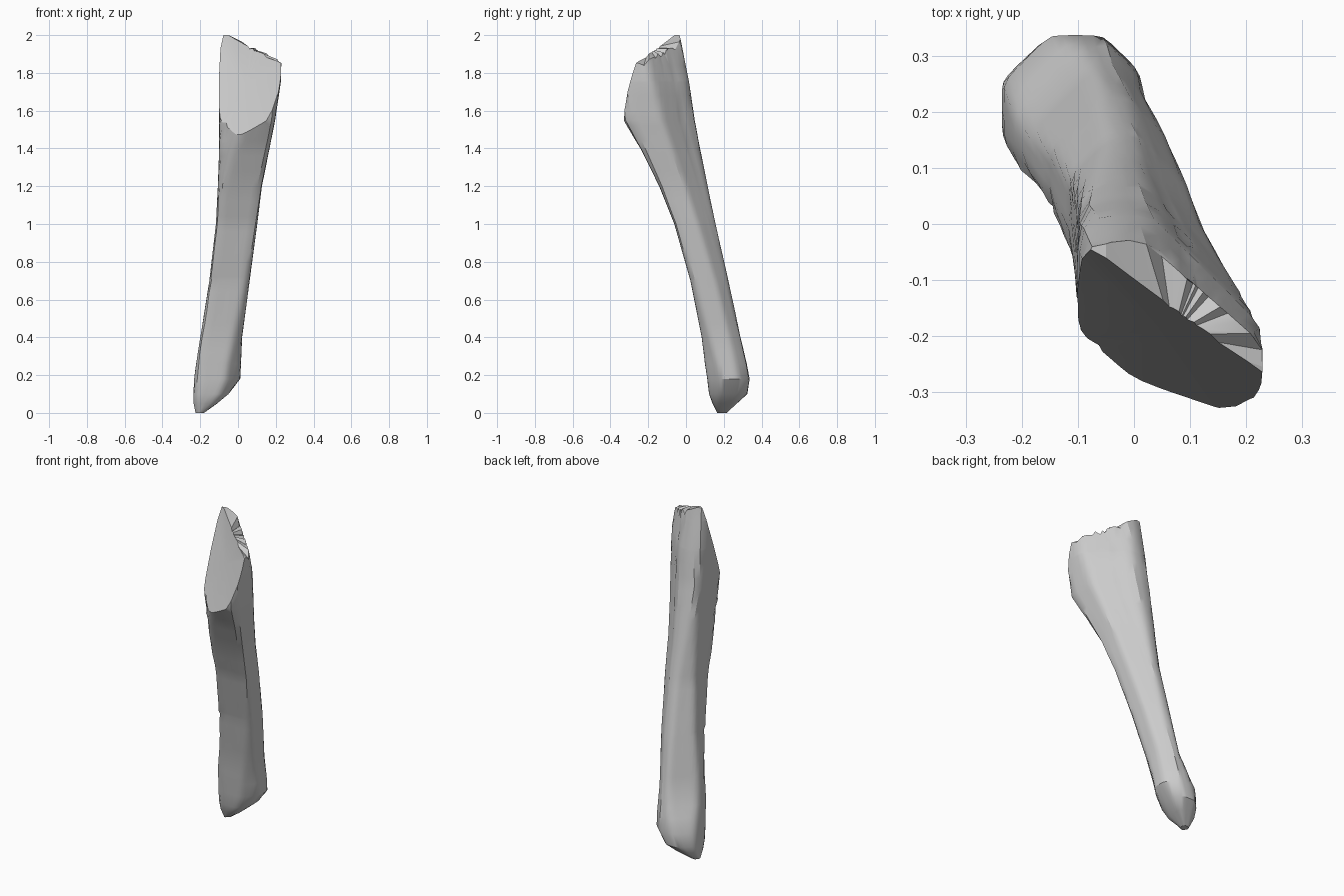
import bpy, bmesh, math, random
from mathutils import Vector

random.seed(4)
if "Cube" in bpy.data.objects:
    bpy.data.objects.remove(bpy.data.objects["Cube"], do_unlink=True)

# One plain stone colour
stone = bpy.data.materials.new("pale grey stone")
stone.use_nodes = True
colour = (0.6, 0.6, 0.6, 1)
stone.diffuse_color = colour
stone.node_tree.nodes["Principled BSDF"].inputs["Base Color"].default_value = colour

# Section limits: height, then low and high along x, y and the two diagonals
SECTIONS = [
    (0, -.225, -.18, .165, .215, -.03, .02, .26, .3),
    (.05, -.235, -.11, .14, .27, -.05, .11, .19, .335),
    (.1, -.236, -.05, .122, .325, -.06, .165, .155, .347),
    (.18, -.233, .012, .112, .337, -.07, .2, .125, .345),
    (.26, -.222, .016, .1, .322, -.08, .195, .11, .312),
    (.4, -.2, .022, .083, .29, -.095, .177, .075, .26),
    (.7, -.152, .062, .023, .225, -.12, .152, -.01, .202),
    (1, -.117, .102, -.062, .157, -.14, .115, -.105, .143),
    (1.2, -.107, .127, -.142, .115, -.165, .085, -.183, .12),
    (1.4, -.1, .167, -.242, .075, -.19, .063, -.285, .1),
    (1.55, -.1, .197, -.332, .047, -.205, .05, -.355, .085),
    (1.75, -.102, .227, -.337, .017, -.2, .033, -.385, .06),
    (2, -.092, .234, -.34, -.033, -.2, -.015, -.39, .03),
]
SIDES = 40
SHARPNESS = 24


def section_at(z):
    """Blend the two neighbouring sections at height z."""
    for low, high in zip(SECTIONS, SECTIONS[1:]):
        if z <= high[0]:
            t = (z - low[0]) / (high[0] - low[0])
            return [a + (b - a) * t for a, b in zip(low, high)]
    return list(SECTIONS[-1])


def ring_points(z):
    """Rounded eight-sided outline that touches every section limit."""
    _, x0, x1, y0, y1, v0, v1, w0, w1 = section_at(z)
    centre = Vector(((x0 + x1) / 2, (y0 + y1) / 2))
    limits = (x1, v1, y1, w1, -x0, -v0, -y0, -w0)
    normals = [Vector((math.cos(k * math.pi / 4), math.sin(k * math.pi / 4))) for k in range(8)]
    points = []
    for i in range(SIDES):
        angle = math.tau * i / SIDES
        ray = Vector((math.cos(angle), math.sin(angle)))
        total = 0
        for normal, limit in zip(normals, limits):
            reach = max(limit - normal.dot(centre), .005)
            total += max(normal.dot(ray) / reach, 0) ** SHARPNESS
        radius = total ** (-1 / SHARPNESS)
        # Small chips, strongest along the two worn edges
        worn = i in (8, 24, 25)
        radius *= 1 - random.random() * (.05 if worn else .008)
        p = centre + ray * radius
        points.append((p.x, p.y, z))
    return points


# Long shaft, lofted ring by ring
bm = bmesh.new()
heights = sorted({s[0] for s in SECTIONS} | {.32 + .08 * i for i in range(21)})
rings = [[bm.verts.new(p) for p in ring_points(z)] for z in heights]
for lower, upper in zip(rings, rings[1:]):
    for i in range(SIDES):
        j = (i + 1) % SIDES
        bm.faces.new((lower[i], lower[j], upper[j], upper[i]))
bm.faces.new(rings[0][::-1])
bm.faces.new(rings[-1])


def slice_off(point, slope_x, slope_y, dip):
    """Break the top away along a sloping plane and close it with a shallow hollow."""
    geom = bm.verts[:] + bm.edges[:] + bm.faces[:]
    normal = Vector((-slope_x, -slope_y, 1)).normalized()
    bmesh.ops.bisect_plane(bm, geom=geom, plane_co=point, plane_no=normal,
                           clear_outer=True, dist=.0001)
    rim = [e for e in bm.edges if e.is_boundary]
    rim_verts = {v for e in rim for v in e.verts}
    caps = bmesh.ops.holes_fill(bm, edges=rim, sides=0)["faces"]
    for v in bmesh.ops.poke(bm, faces=caps)["verts"]:
        v.co -= normal * dip
    return rim_verts


# Ragged top edge, then the long slanted break on the front
ragged = slice_off(Vector((-.05, -.06, 2)), -.5, 0, .01)
for v in sorted(ragged, key=lambda v: (v.co.x, v.co.y)):
    if v.co.x > 0:
        v.co.z += random.uniform(-.03, .005)
slice_off(Vector((-.06, -.055, 2)), 1.55, 2.85, .015)

bmesh.ops.triangulate(bm, faces=[f for f in bm.faces if len(f.verts) > 4])
bmesh.ops.recalc_face_normals(bm, faces=bm.faces[:])
mesh = bpy.data.meshes.new("stone_shard")
bm.to_mesh(mesh)
bm.free()
mesh.materials.append(stone)
shard = bpy.data.objects.new("stone_shard", mesh)
bpy.context.collection.objects.link(shard)

# Smooth shading with the break edges kept crisp
bpy.ops.object.select_all(action="DESELECT")
shard.select_set(True)
bpy.context.view_layer.objects.active = shard
bpy.ops.object.shade_smooth_by_angle(angle=math.radians(30))
